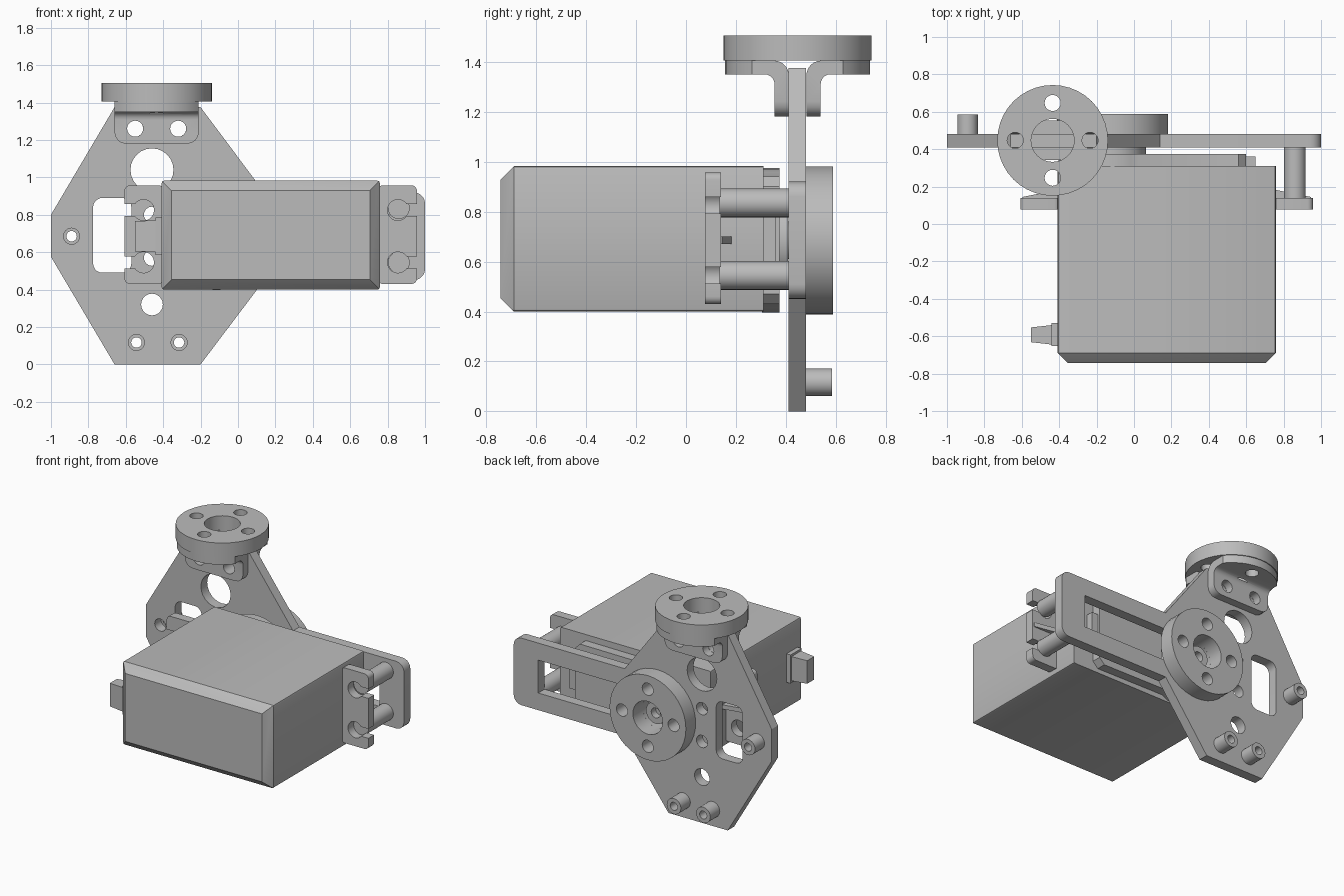
import bpy, bmesh, math
from mathutils import Vector

cube = bpy.data.objects.get("Cube")
if cube:
    bpy.data.objects.remove(cube, do_unlink=True)

GREY = 0.5
mat = bpy.data.materials.new("plain grey")
mat.use_nodes = True
mat.diffuse_color = (GREY, GREY, GREY, 1)
mat.node_tree.nodes["Principled BSDF"].inputs["Base Color"].default_value = (GREY, GREY, GREY, 1)

PLACE = {
    "x": lambda a, b, d: (d, a, b),
    "y": lambda a, b, d: (a, d, b),
    "z": lambda a, b, d: (a, b, d),
}


def prism(name, pts, d0, d1, axis="y"):
    """Extrude a flat outline along an axis."""
    bm = bmesh.new()
    put = PLACE[axis]
    low = [bm.verts.new(put(a, b, d0)) for a, b in pts]
    high = [bm.verts.new(put(a, b, d1)) for a, b in pts]
    bm.faces.new(low)
    bm.faces.new(high)
    for i in range(len(pts)):
        j = (i + 1) % len(pts)
        bm.faces.new((low[i], low[j], high[j], high[i]))
    bmesh.ops.recalc_face_normals(bm, faces=bm.faces)
    mesh = bpy.data.meshes.new(name)
    bm.to_mesh(mesh)
    bm.free()
    mesh.materials.append(mat)
    obj = bpy.data.objects.new(name, mesh)
    bpy.context.collection.objects.link(obj)
    return obj


def arc(ca, cb, r, start, end, n):
    return [(ca + r * math.cos(math.radians(start + (end - start) * i / n)),
             cb + r * math.sin(math.radians(start + (end - start) * i / n))) for i in range(n + 1)]


def circle(ca, cb, r, n=32):
    return arc(ca, cb, r, 0, 360, n)[:-1]


def rounded(a0, a1, b0, b1, r):
    return (arc(a0 + r, b0 + r, r, 180, 270, 5) + arc(a1 - r, b0 + r, r, 270, 360, 5)
            + arc(a1 - r, b1 - r, r, 0, 90, 5) + arc(a0 + r, b1 - r, r, 90, 180, 5))


def rect(a0, a1, b0, b1):
    return [(a0, b0), (a1, b0), (a1, b1), (a0, b1)]


def box(name, x, y, z):
    return prism(name, rect(*x, *z), *y)


def cut(obj, outline, d0, d1, axis="y", operation="DIFFERENCE"):
    """Boolean with a throwaway prism."""
    tool = prism("cutter", outline, d0, d1, axis)
    tool.hide_render = True
    mod = obj.modifiers.new("cut", "BOOLEAN")
    mod.object, mod.operation, mod.solver = tool, operation, "EXACT"
    bpy.context.view_layer.objects.active = obj
    bpy.ops.object.modifier_apply(modifier=mod.name)
    bpy.data.objects.remove(tool, do_unlink=True)


def bevel(obj, width, segments, rule):
    bm = bmesh.new()
    bm.from_mesh(obj.data)
    edges = [e for e in bm.edges if rule(*(v.co for v in e.verts))]
    bmesh.ops.bevel(bm, geom=edges, offset=width, segments=segments, profile=0.5, affect="EDGES")
    bm.to_mesh(obj.data)
    bm.free()


MID = 0.685            # height of the output axis
SHAFT_X = -0.115
WHEEL_X, WHEEL_Y = -0.435, 0.447
BODY_X = 0.175
HOLE = 0.043

# Mounting plate with its long arm
outline = [(-0.66, 0), (-0.2, 0), (0.14, 0.45)]
outline += arc(0.94, 0.51, 0.06, 270, 360, 5) + arc(0.94, 0.86, 0.06, 0, 90, 5)
outline += [(0.14, 0.92), (-0.2, 1.375), (-0.66, 1.375), (-1, 0.8), (-1, 0.575)]
plate = prism("mounting_plate", outline, 0.41, 0.48)
cut(plate, rounded(-0.775, -0.57, 0.49, 0.89, 0.05), 0.3, 0.6)
cut(plate, rect(0.12, 0.81, 0.57, 0.8), 0.3, 0.6)
posts = [(-0.89, MID), (-0.543, 0.117), (-0.315, 0.117)]
holes = [(-0.46, 1.04, 0.115), (-0.46, 0.32, 0.058), (SHAFT_X, MID, 0.115),
         (-0.46, MID + 0.115, HOLE), (-0.46, MID - 0.115, HOLE),
         (-0.55, 1.26, HOLE), (-0.32, 1.26, HOLE)]
holes += [(x, z, HOLE) for x, z in posts]
for x, z, r in holes:
    cut(plate, circle(x, z, r, 24), 0.3, 0.6)

# Hollow posts on the back of the plate
for i, (x, z) in enumerate(posts):
    post = prism(f"hollow_post_{i + 1}", circle(x, z, 0.055, 24), 0.48, 0.585)
    cut(post, circle(x, z, 0.028, 20), 0.4, 0.7)


# Drilled wheels: one on the output axis, one on top
def wheel(name, a, b, d0, d1, axis):
    obj = prism(name, circle(a, b, 0.296, 40), d0, d1, axis)
    cut(obj, circle(a, b, 0.115), d0 - 0.1, d1 + 0.1, axis)
    for da, db in ((0.2, 0), (-0.2, 0), (0, 0.2), (0, -0.2)):
        cut(obj, circle(a + da, b + db, HOLE, 20), d0 - 0.1, d1 + 0.1, axis)


wheel("output_wheel", SHAFT_X, MID, 0.48, 0.588, "y")
wheel("top_wheel", WHEEL_X, WHEEL_Y, 1.405, 1.505, "z")

# Pair of bent brackets that hold the top wheel
for side, name in ((-1, "front_bracket"), (1, "back_bracket")):
    profile = [(0.035, 1.18), (0.092, 1.18)] + arc(0.132, 1.31, 0.04, 180, 90, 5)
    profile += [(0.4, 1.35), (0.4, 1.405)] + arc(0.095, 1.345, 0.06, 90, 180, 6)
    profile = [(WHEEL_Y + side * y, z) for y, z in profile]
    bracket = prism(name, profile, WHEEL_X - 0.225, WHEEL_X + 0.225, "x")
    bevel(bracket, 0.06, 4, lambda p, q: p.z < 1.2 and q.z < 1.2 and abs(p.y - q.y) > 0.02
          and abs(p.x - q.x) < 0.01)
    cut(bracket, circle(WHEEL_X, WHEEL_Y, 0.29, 40), 1, 1.6, "z", "INTERSECT")
    cut(bracket, circle(WHEEL_X, WHEEL_Y, 0.115), 1.34, 1.6, "z")
    cut(bracket, circle(WHEEL_X, WHEEL_Y + side * 0.2, HOLE, 20), 1.3, 1.6, "z")
    for x in (-0.55, -0.32):
        cut(bracket, circle(x, 1.26, HOLE, 20), 0.2, 0.7)

# Motor body with a chamfered front rim
body = box("motor_body", (-0.408, 0.758), (-0.742, 0.31), (0.4, 0.982))
bevel(body, 0.053, 1, lambda p, q: p.y < -0.7 and q.y < -0.7)
bevel(body, 0.012, 2, lambda p, q: abs(p.y - q.y) > 0.5)

# Gear cover, boss and shaft behind the body
cover = arc(SHAFT_X, MID + 0.001, 0.289, 60, 300, 24)
cover += [(0.56, 0.43), (0.6, 0.47), (0.6, 0.9), (0.56, 0.94)]
prism("gear_cover", cover, 0.305, 0.375)
box("cover_tab", (0.59, 0.65), (0.305, 0.36), (0.6, 0.79))
prism("shaft_boss", circle(SHAFT_X, MID, 0.178), 0.37, 0.408)
shaft = prism("output_shaft", circle(SHAFT_X, MID, 0.075, 24), 0.4, 0.5)
cut(shaft, circle(SHAFT_X, MID, 0.035, 16), 0.45, 0.6)

# Slotted mounting ears and their ribs
for side, name in ((-1, "right"), (1, "left")):
    xs = sorted((BODY_X + side * 0.57, BODY_X + side * 0.782))
    ear = prism(name + "_ear", rounded(*xs, 0.43, 0.957, 0.03), 0.077, 0.14)
    hx = BODY_X + side * 0.68
    for dz in (-0.14, 0.14):
        cut(ear, circle(hx, MID + dz, 0.056, 24), 0, 0.2)
        slot = sorted((hx, BODY_X + side * 0.9))
        cut(ear, rect(*slot, MID + dz - 0.033, MID + dz + 0.033), 0, 0.2)
    rib = [(BODY_X + side * 0.57, 0.13), (BODY_X + side * 0.77, 0.13),
           (BODY_X + side * 0.77, 0.145), (BODY_X + side * 0.57, 0.185)]
    prism(name + "_ear_rib", rib, MID - 0.015, MID + 0.015, "z")

# Spacers between the left ear and the arm
for dz, name in ((-0.14, "lower_spacer"), (0.15, "upper_spacer")):
    prism(name, circle(0.86, MID + dz, 0.058, 24), 0.135, 0.412)

# Cable outlet on the right side, tapering outward
box("cable_collar", (-0.44, -0.4), (-0.652, -0.53), (0.585, 0.785))
outlet = box("cable_outlet", (-0.552, -0.435), (-0.645, -0.54), (0.6, 0.77))
centre = Vector((-0.5, -0.592, MID))
for v in outlet.data.vertices:
    if v.co.x < -0.5:
        v.co.y = centre.y + (v.co.y - centre.y) * 0.75
        v.co.z = centre.z + (v.co.z - centre.z) * 0.95

# Smooth curved walls, keep corners sharp
bpy.ops.object.select_all(action="DESELECT")
for obj in bpy.context.scene.objects:
    if obj.type == "MESH" and mat.name in obj.data.materials:
        obj.select_set(True)
        bpy.context.view_layer.objects.active = obj
bpy.ops.object.shade_smooth_by_angle(angle=math.radians(30))
